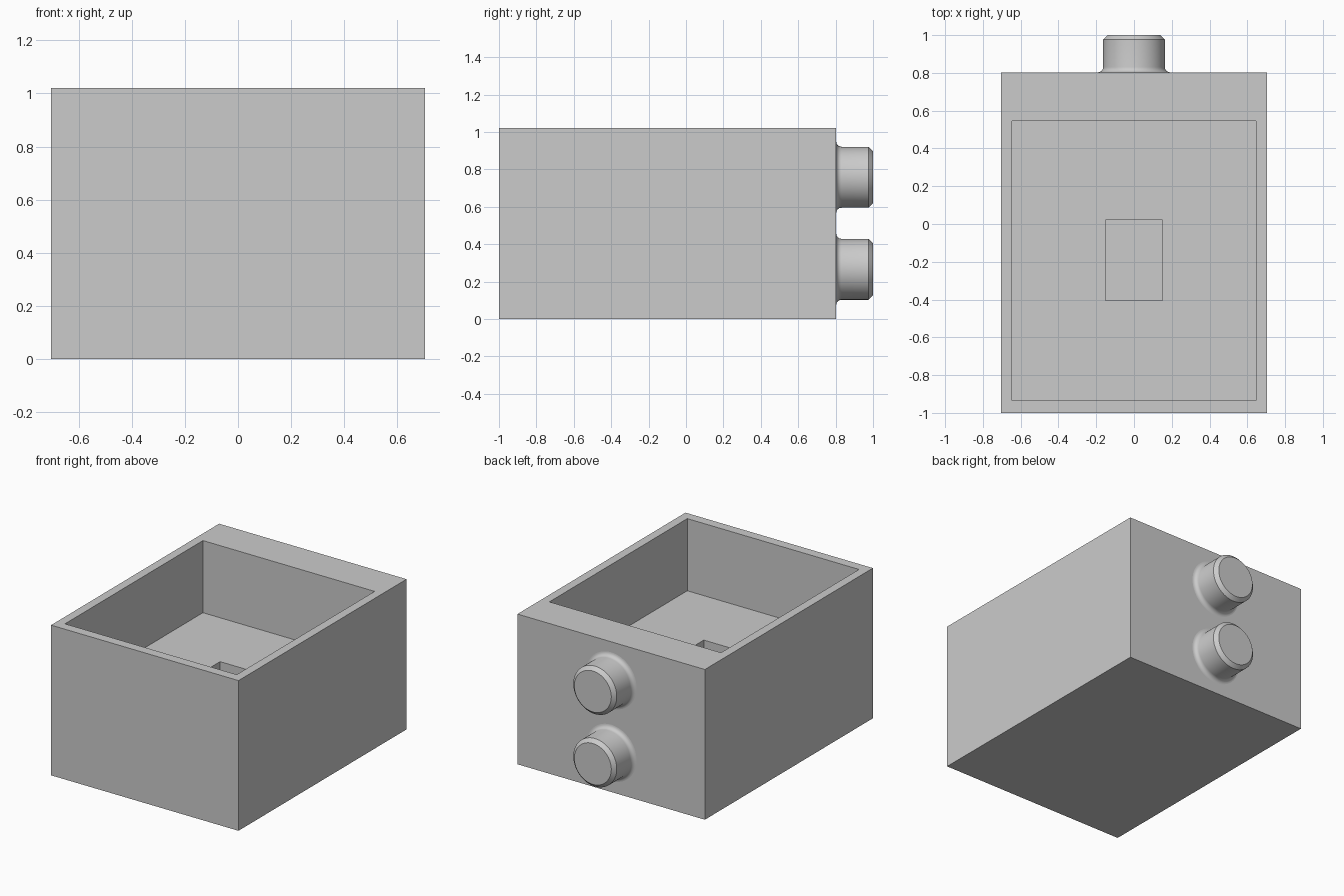
import bpy, bmesh, math

if "Cube" in bpy.data.objects:
    bpy.data.objects.remove(bpy.data.objects["Cube"], do_unlink=True)

GREY = (0.6, 0.6, 0.6, 1.0)
grey = bpy.data.materials.new("plain_grey")
grey.use_nodes = True
grey.diffuse_color = GREY
grey.node_tree.nodes["Principled BSDF"].inputs["Base Color"].default_value = GREY


def loft(name, rings):
    """Skin a stack of closed rings and cap both ends."""
    bm = bmesh.new()
    loops = [[bm.verts.new(p) for p in ring] for ring in rings]
    for a, b in zip(loops, loops[1:]):
        n = len(a)
        for i in range(n):
            j = (i + 1) % n
            bm.faces.new((a[i], a[j], b[j], b[i]))
    bm.faces.new(loops[0][::-1])
    bm.faces.new(loops[-1])
    bmesh.ops.recalc_face_normals(bm, faces=bm.faces)
    mesh = bpy.data.meshes.new(name)
    bm.to_mesh(mesh)
    bm.free()
    mesh.materials.append(grey)
    obj = bpy.data.objects.new(name, mesh)
    bpy.context.collection.objects.link(obj)
    return obj


def rectangle(half_x, y0, y1, z):
    return [(-half_x, y0, z), (half_x, y0, z), (half_x, y1, z), (-half_x, y1, z)]


def circle(radius, y, z, sides=64):
    angles = [2 * math.pi * i / sides for i in range(sides)]
    return [(radius * math.cos(a), y, z + radius * math.sin(a)) for a in angles]


# Open box: outer wall, rim, main cavity, then a smaller well in its floor
HEIGHT, FLOOR, WELL = 1.02, 0.53, 0.1
BACK = 0.803
outer = (0.704, -1.0, BACK)
cavity = (0.645, -0.935, 0.545)
well = (0.15, -0.405, 0.022)
loft("box_body", [
    rectangle(*outer, 0), rectangle(*outer, HEIGHT),
    rectangle(*cavity, HEIGHT), rectangle(*cavity, FLOOR),
    rectangle(*well, FLOOR), rectangle(*well, WELL),
])

# Two round ports on the back, with a filleted root and a chamfered end
RADIUS, FILLET, CHAMFER = 0.163, 0.028, 0.024
for name, z in (("lower_port", 0.266), ("upper_port", 0.758)):
    profile = [(RADIUS + FILLET, BACK - 0.01)]
    for i in range(7):
        a = math.pi / 2 * i / 6
        profile.append((RADIUS + FILLET * (1 - math.sin(a)),
                        BACK + FILLET * (1 - math.cos(a))))
    profile += [(RADIUS, 1 - CHAMFER), (RADIUS - CHAMFER, 1)]
    port = loft(name, [circle(r, y, z) for r, y in profile])
    bpy.ops.object.select_all(action='DESELECT')
    port.select_set(True)
    bpy.context.view_layer.objects.active = port
    bpy.ops.object.shade_smooth_by_angle(angle=math.radians(30))
